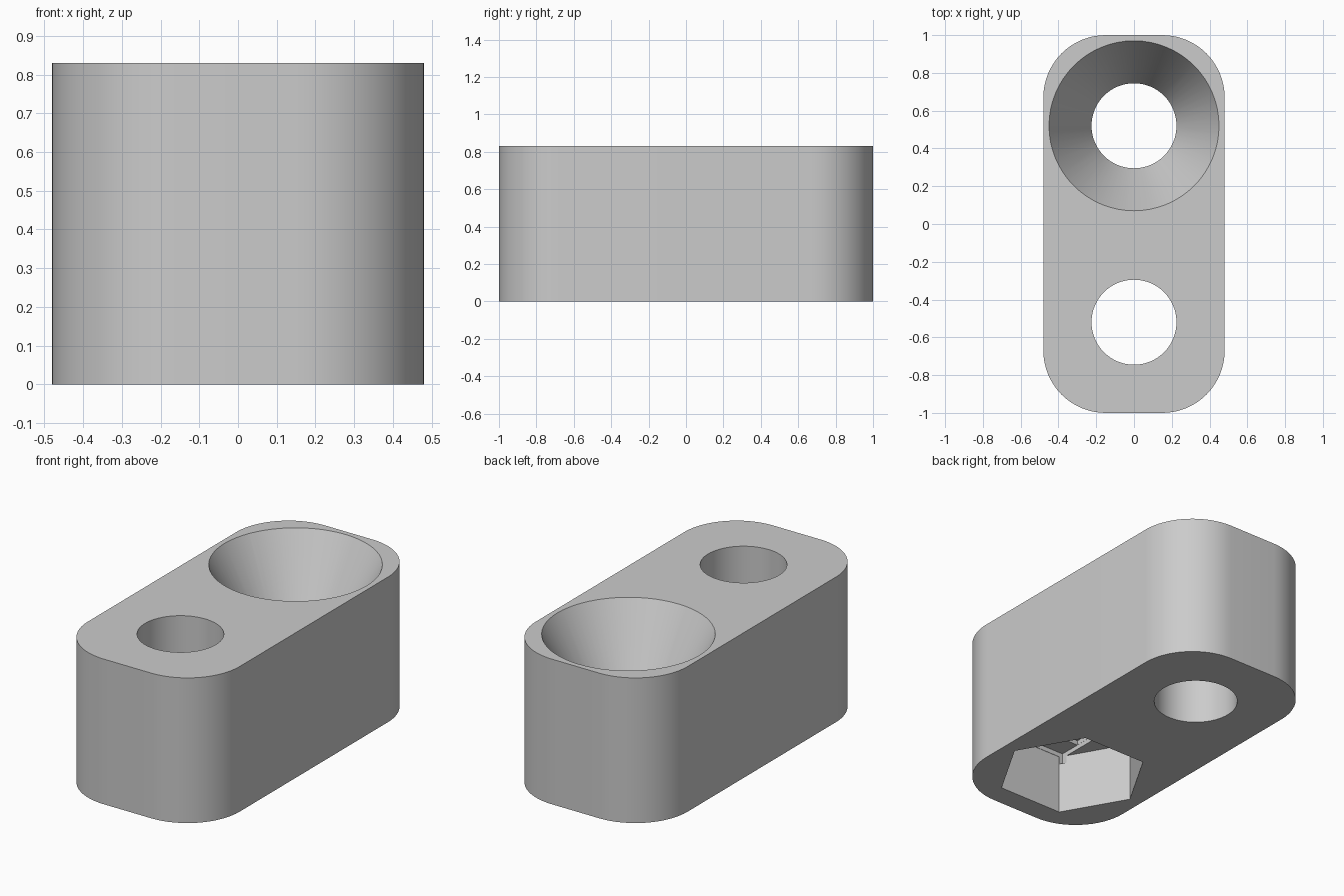
import bpy, bmesh
from math import cos, sin, pi, radians

cube = bpy.data.objects.get("Cube")
if cube:
    bpy.data.objects.remove(cube, do_unlink=True)

W, L, H = 0.96, 2.0, 0.83       # block size
CORNER = 0.33                   # corner radius
HOLE_R, SINK_R, SINK_DEPTH = 0.225, 0.45, 0.42
HOLE_Y = 0.52
NUT_R, NUT_DEPTH, STEP = 0.407, 0.344, 0.026

grey = bpy.data.materials.new("light_grey")
grey.use_nodes = True
colour = (0.6, 0.6, 0.6, 1)
grey.diffuse_color = colour
grey.node_tree.nodes["Principled BSDF"].inputs["Base Color"].default_value = colour


def loft(name, rings):
    """Solid through a stack of rings, each given as (points, z)."""
    bm = bmesh.new()
    loops = [[bm.verts.new((x, y, z)) for x, y in pts] for pts, z in rings]
    n = len(loops[0])
    for a, b in zip(loops, loops[1:]):
        for i in range(n):
            j = (i + 1) % n
            bm.faces.new((a[i], a[j], b[j], b[i]))
    bm.faces.new(loops[0][::-1])
    bm.faces.new(loops[-1])
    bmesh.ops.recalc_face_normals(bm, faces=bm.faces)
    mesh = bpy.data.meshes.new(name)
    bm.to_mesh(mesh)
    bm.free()
    mesh.materials.append(grey)
    ob = bpy.data.objects.new(name, mesh)
    bpy.context.collection.objects.link(ob)
    return ob


def circle(r, y, n=64):
    return [(r * cos(2 * pi * i / n), y + r * sin(2 * pi * i / n)) for i in range(n)]


def rect(hx, hy, y):
    return [(-hx, y - hy), (hx, y - hy), (hx, y + hy), (-hx, y + hy)]


def rounded_rect(w, l, r, seg=16):
    pts = []
    for k, (sx, sy) in enumerate([(1, 1), (-1, 1), (-1, -1), (1, -1)]):
        for i in range(seg + 1):
            a = (k + i / seg) * pi / 2
            pts.append((sx * (w / 2 - r) + r * cos(a), sy * (l / 2 - r) + r * sin(a)))
    return pts


# Rounded block
outline = rounded_rect(W, L, CORNER)
block = loft("mounting_block", [(outline, 0), (outline, H)])

# Countersunk hole at the back; the cone carries on a little above the top
over = 0.05
flare = SINK_R + over * (SINK_R - HOLE_R) / SINK_DEPTH
back_hole = loft("countersunk_hole_cutter", [
    (circle(HOLE_R, HOLE_Y), -over),
    (circle(HOLE_R, HOLE_Y), H - SINK_DEPTH),
    (circle(flare, HOLE_Y), H + over)])

# Straight hole at the front, with a hexagonal nut pocket and two bridging steps
front_hole = loft("front_hole_cutter", [
    (circle(HOLE_R, -HOLE_Y), -over), (circle(HOLE_R, -HOLE_Y), H + over)])
hexagon = circle(NUT_R, -HOLE_Y, 6)
pocket = loft("nut_pocket_cutter", [(hexagon, -over), (hexagon, NUT_DEPTH)])
slot_pts = rect(HOLE_R, NUT_R * cos(pi / 6) - 0.002, -HOLE_Y)
slot = loft("bridge_slot_cutter", [(slot_pts, 0.3), (slot_pts, NUT_DEPTH + STEP)])
square_pts = rect(HOLE_R - 0.0005, HOLE_R, -HOLE_Y)
square = loft("bridge_square_cutter", [(square_pts, 0.25), (square_pts, NUT_DEPTH + 2 * STEP)])

# Cut everything out, then drop the cutters
bpy.context.view_layer.objects.active = block
for cutter in (back_hole, pocket, slot, square, front_hole):
    cutter.hide_render = True
    mod = block.modifiers.new("cut", "BOOLEAN")
    mod.operation = "DIFFERENCE"
    mod.solver = "EXACT"
    mod.object = cutter
    bpy.ops.object.modifier_apply(modifier=mod.name)
    bpy.data.objects.remove(cutter, do_unlink=True)

# Smooth walls with crisp rims
bpy.ops.object.select_all(action="DESELECT")
block.select_set(True)
bpy.ops.object.shade_smooth_by_angle(angle=radians(25))
